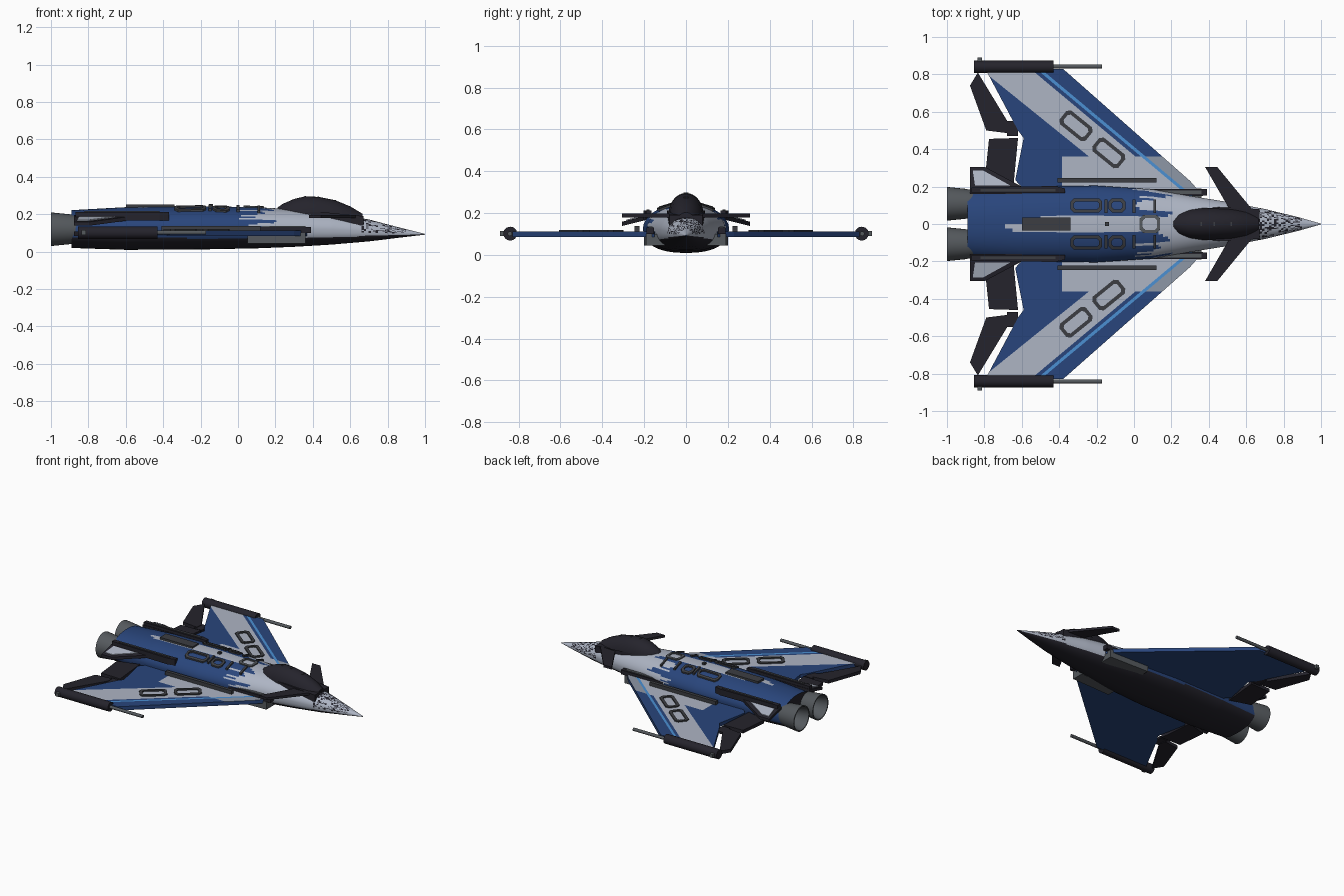
import bpy, bmesh, math, random
from mathutils import Vector, Matrix

random.seed(4)
if "Cube" in bpy.data.objects:
    bpy.data.objects.remove(bpy.data.objects["Cube"])


def material(name, r, g, b):
    m = bpy.data.materials.new(name)
    m.use_nodes = True
    m.diffuse_color = (r, g, b, 1)
    m.node_tree.nodes["Principled BSDF"].inputs["Base Color"].default_value = (r, g, b, 1)
    return m


BLUE = material("navy blue", 0.022, 0.06, 0.2)
WHITE = material("pale grey", 0.42, 0.46, 0.55)
BLACK = material("near black", 0.018, 0.017, 0.025)
SKY = material("sky blue", 0.07, 0.28, 0.65)
STEEL = material("steel grey", 0.09, 0.1, 0.11)
DARK = material("dark grey", 0.045, 0.048, 0.055)
MIST = material("mid grey", 0.27, 0.31, 0.38)
SIDES = (("port", 1), ("starboard", -1))


def finish(name, bm, mats, smooth=None):
    bmesh.ops.recalc_face_normals(bm, faces=bm.faces)
    me = bpy.data.meshes.new(name)
    bm.to_mesh(me)
    bm.free()
    for m in mats:
        me.materials.append(m)
    ob = bpy.data.objects.new(name, me)
    bpy.context.scene.collection.objects.link(ob)
    if smooth:
        bpy.ops.object.select_all(action='DESELECT')
        ob.select_set(True)
        bpy.context.view_layer.objects.active = ob
        bpy.ops.object.shade_smooth_by_angle(angle=math.radians(smooth))
    return ob


def prism_bm(pts, low, high):
    """Extruded outline; low and high are heights or functions of x, y."""
    bm = bmesh.new()
    at = lambda h, p: h(*p) if callable(h) else h
    a = [bm.verts.new((*p, at(low, p))) for p in pts]
    b = [bm.verts.new((*p, at(high, p))) for p in pts]
    bm.faces.new(a)
    bm.faces.new(b)
    for i in range(len(pts)):
        j = (i + 1) % len(pts)
        bm.faces.new((a[i], a[j], b[j], b[i]))
    return bm


def prism_pair(name, pts, low, high, mat):
    for side, s in SIDES:
        finish(f"{side}_{name}", prism_bm([(x, s * y) for x, y in pts], low, high), [mat])


def rect(x0, x1, y0, y1):
    return [(x0, y0), (x1, y0), (x1, y1), (x0, y1)]


def rod(name, x0, x1, y, z, r0, r1, mat, seg=24):
    bm = bmesh.new()
    turn = Matrix.Translation(((x0 + x1) / 2, y, z)) @ Matrix.Rotation(math.pi / 2, 4, 'Y')
    bmesh.ops.create_cone(bm, cap_ends=True, segments=seg, radius1=r0, radius2=r1,
                          depth=x1 - x0, matrix=turn)
    return finish(name, bm, [mat], 40)


def frame(name, cx, cy, length, width, angle, band, height, thick, mat):
    """Chamfered rectangular outline laid on a surface."""
    def outline(l, w, c):
        q = [(l, w - c), (l - c, w), (c - l, w), (-l, w - c),
             (-l, c - w), (c - l, -w), (l - c, -w), (l, c - w)]
        ca, sa = math.cos(angle), math.sin(angle)
        return [(cx + x * ca - y * sa, cy + x * sa + y * ca) for x, y in q]
    bm = bmesh.new()
    loops = []
    for k, lift in ((0, 0), (0, thick), (band, thick), (band, 0)):
        pts = outline(length / 2 - k, width / 2 - k, 0.018 - k / 3)
        loops.append([bm.verts.new((x, y, height(x, y) + lift)) for x, y in pts])
    for k in range(4):
        p, q = loops[k], loops[(k + 1) % 4]
        for i in range(8):
            j = (i + 1) % 8
            bm.faces.new((p[i], p[j], q[j], q[i]))
    finish(name, bm, [mat])


# Fuselage stations: x, half width, bottom, middle, top
STATIONS = [(-0.89, 0.18, 0.02, 0.12, 0.222), (-0.6, 0.2, 0.01, 0.125, 0.238),
            (-0.2, 0.205, 0.012, 0.13, 0.243), (0.1, 0.185, 0.018, 0.13, 0.238),
            (0.3, 0.15, 0.026, 0.125, 0.226), (0.5, 0.118, 0.038, 0.12, 0.206),
            (0.7, 0.08, 0.055, 0.11, 0.172), (0.88, 0.036, 0.077, 0.1, 0.125),
            (1.0, 0.002, 0.091, 0.093, 0.095)]


def station(x):
    for a, b in zip(STATIONS, STATIONS[1:]):
        if x <= b[0] + 1e-6:
            t = (x - a[0]) / (b[0] - a[0])
            return [u + (v - u) * t for u, v in zip(a, b)][1:]


def body_top(x, y):
    w, lo, mid, hi = station(x)
    return mid + (hi - mid) * max(0, 1 - (abs(y) / w) ** 2.3) ** 0.55


# Fuselage with painted camouflage
NX, NR = 150, 72
bm = bmesh.new()
rings = []
for i in range(NX + 1):
    x = -0.89 + 1.89 * i / NX
    w, lo, mid, hi = station(x)
    ring = []
    for j in range(NR):
        c, s = math.cos(math.tau * j / NR), math.sin(math.tau * j / NR)
        y = w * math.copysign(abs(c) ** 0.87, c)
        z = mid + ((hi - mid) * s ** 1.1 if s > 0 else -(mid - lo) * abs(s) ** 0.75)
        ring.append(bm.verts.new((x, y, z)))
    rings.append(ring)
fade = [random.uniform(-0.02, 0.22) for _ in range(NR)]
for p, q in zip(rings, rings[1:]):
    for j in range(NR):
        f = bm.faces.new((p[j], p[j - 1], q[j - 1], q[j]))
        x, y, z = f.calc_center_median()
        if z < 0.072 + max(0, x - 0.3) * 0.03:
            f.material_index = 2
        elif 0.66 < x < 0.9 and z > 0.1 and random.random() < 0.36:
            f.material_index = 2
        elif x > fade[j] or (abs(y) < 0.045 and x > fade[j] * 1.3 - 0.72):
            f.material_index = 1
bm.faces.new(rings[0]).material_index = 2
bm.faces.new(rings[-1])
finish("fuselage", bm, [BLUE, WHITE, BLACK], 40)

# Canopy with ribs
CANOPY = [(0.21, 0.03, 0.235), (0.24, 0.06, 0.256), (0.3, 0.079, 0.282), (0.36, 0.086, 0.296),
          (0.43, 0.087, 0.293), (0.52, 0.083, 0.275), (0.6, 0.072, 0.242), (0.665, 0.05, 0.203)]
bm = bmesh.new()
rows = []
for x, w, top in CANOPY:
    base = station(x)[3] - 0.05
    rows.append([bm.verts.new((x, w * math.cos(math.pi * k / 16),
                 base + (top - base) * math.sin(math.pi * k / 16) ** 0.85)) for k in range(17)])
for p, q in zip(rows, rows[1:]):
    for k in range(16):
        bm.faces.new((p[k], p[k + 1], q[k + 1], q[k]))
    bm.faces.new((p[0], q[0], q[-1], p[-1]))
bm.faces.new(rows[0])
bm.faces.new(rows[-1])
finish("canopy", bm, [BLACK], 50)
finish("canopy_sill", prism_bm([(0.25, -0.07), (0.45, -0.09), (0.67, -0.08), (0.67, 0.08),
                                (0.45, 0.09), (0.25, 0.07)], 0.14,
                               lambda x, y: 0.212 - max(0, x - 0.45) * 0.1), [BLACK])
for n, (x, w, top) in enumerate(CANOPY[3:6]):
    finish(f"canopy_rib_{n + 1}", prism_bm(rect(x - 0.004, x + 0.004, -0.012, 0.012),
                                           top - 0.02, top + 0.002), [DARK])

# Wings: cut along paint lines, top faces coloured by region
WING = [(0.37, 0.15), (0.3, 0.23), (-0.38, 0.83), (-0.79, 0.82), (-0.62, 0.5),
        (-0.59, 0.46), (-0.635, 0.235), (-0.55, 0.14)]
LINES = [((-0.785, 0.8), (-0.24, 0.36)), ((-0.53, 0.81), (0.2, 0.2)), ((-0.5, 0.81), (0.23, 0.2)),
         ((-0.475, 0.81), (0.255, 0.2)), ((-0.385, 0.36), (0, 0.36)), ((-0.385, 0.36), (-0.385, 0))]


def beyond(line, x, y):
    (ax, ay), (bx, by) = line
    return (bx - ax) * (y - ay) - (by - ay) * (x - ax) > 0


def wing_colour(x, y):
    past = [beyond(l, x, y) for l in LINES]
    if x > -0.385 and y < 0.36:
        if past[3]:
            return 3 if x > 0.1 else 0
        return 2 if past[2] else 1
    if past[3] or not past[0]:
        return 0
    return 2 if past[2] else 0 if past[1] else 1


for side, s in SIDES:
    bm = prism_bm(WING, 0.085, 0.112)
    for (ax, ay), (bx, by) in LINES:
        bmesh.ops.bisect_plane(bm, geom=bm.verts[:] + bm.edges[:] + bm.faces[:],
                               plane_co=(ax, ay, 0), plane_no=(by - ay, ax - bx, 0))
    for f in bm.faces:
        c = f.calc_center_median()
        if c.z > 0.11:
            f.material_index = wing_colour(c.x, c.y)
    for v in bm.verts:
        v.co.y *= s
    finish(side + "_wing", bm, [BLUE, WHITE, SKY, MIST])
    for n, (x, y) in enumerate(((-0.31, 0.525), (-0.135, 0.38))):
        frame(f"{side}_wing_panel_{n + 1}", x, s * y, 0.18, 0.095, -s * 0.68, 0.019,
              lambda x, y: 0.111, 0.009, DARK)

    # Wing tip pod, barrel and rear lug
    rod(side + "_tip_pod", -0.855, -0.43, s * 0.84, 0.102, 0.033, 0.033, BLACK)
    rod(side + "_tip_barrel", -0.44, -0.17, s * 0.842, 0.102, 0.011, 0.011, STEEL, 12)
    finish(side + "_tip_lug", prism_bm(rect(-0.837, -0.812, s * 0.86, s * 0.89), 0.09, 0.115), [STEEL])

    # Hollow engine nozzle
    bm = bmesh.new()
    loops = [[bm.verts.new((x, s * 0.108 + r * math.cos(math.tau * k / 32),
              0.12 + r * math.sin(math.tau * k / 32))) for k in range(32)]
             for x, r in ((-0.86, 0.072), (-0.9, 0.08), (-1, 0.09), (-1, 0.082), (-0.9, 0.06))]
    for p, q in zip(loops, loops[1:]):
        for k in range(32):
            bm.faces.new((p[k], p[k - 1], q[k - 1], q[k]))
    bm.faces.new(loops[-1])
    finish(side + "_nozzle", bm, [STEEL], 40)

    # Raised frames and bars on the back
    frame(side + "_back_panel_1", -0.255, s * 0.1, 0.17, 0.075, 0, 0.016, body_top, 0.01, DARK)
    frame(side + "_back_panel_2", -0.09, s * 0.1, 0.09, 0.075, 0, 0.016, body_top, 0.01, DARK)
    for n, x in enumerate((-0.15, 0.0, 0.11)):
        finish(f"{side}_back_bar_{n + 1}", prism_bm(rect(x - 0.007, x + 0.007, s * 0.06, s * 0.13),
               lambda x, y: body_top(x, y) - 0.02, lambda x, y: body_top(x, y) + 0.014), [DARK])

frame("centre_hatch", 0.085, 0, 0.11, 0.095, 0, 0.016, body_top, 0.008, STEEL)
finish("spine_box", prism_bm(rect(-0.6, -0.34, -0.035, 0.035), 0.22, 0.252), [DARK])
finish("spine_stud", prism_bm(rect(-0.155, -0.135, -0.01, 0.01), 0.23, 0.256), [DARK])

# Control surfaces
prism_pair("outer_flap", [(-0.835, 0.81), (-0.877, 0.74), (-0.79, 0.5), (-0.67, 0.485),
                          (-0.665, 0.53)], 0.085, 0.108, BLACK)
prism_pair("inner_flap", [(-0.775, 0.455), (-0.62, 0.46), (-0.645, 0.2), (-0.797, 0.245)],
           0.085, 0.108, BLACK)
prism_pair("flap_hinge", rect(-0.68, -0.62, 0.47, 0.55), 0.088, 0.104, BLACK)
prism_pair("canard", [(0.38, 0.305), (0.445, 0.305), (0.63, 0.08), (0.51, 0.08)], 0.18, 0.197, BLACK)

# Rear strakes with pale inlay
slope = lambda x, y: 0.19 - (abs(y) - 0.18) * 0.25
prism_pair("strake", [(-0.877, 0.305), (-0.797, 0.305), (-0.6, 0.2), (-0.6, 0.16), (-0.877, 0.16)],
           lambda x, y: slope(x, y) - 0.02, slope, BLACK)
prism_pair("strake_inlay", [(-0.862, 0.285), (-0.805, 0.285), (-0.66, 0.205), (-0.85, 0.205)],
           slope, lambda x, y: slope(x, y) + 0.005, WHITE)

# Side rails, wing root bars and intakes
prism_pair("side_rail", [(-0.87, 0.165), (-0.37, 0.165), (-0.37, 0.19), (-0.42, 0.203), (-0.87, 0.196)],
           0.168, 0.213, BLACK)
prism_pair("rail_inlay", rect(-0.82, -0.42, 0.175, 0.188), 0.212, 0.217, DARK)
prism_pair("root_bar", rect(-0.41, 0.12, 0.222, 0.246), 0.11, 0.138, DARK)
prism_pair("intake", [(0.05, 0.12), (0.36, 0.1), (0.36, 0.19), (0.05, 0.2)], 0.045, 0.1, STEEL)
prism_pair("cheek_rail", rect(0.05, 0.39, 0.152, 0.188), 0.1, 0.132, BLACK)
prism_pair("cheek_plate", rect(0.08, 0.36, 0.16, 0.18), 0.131, 0.137, STEEL)
